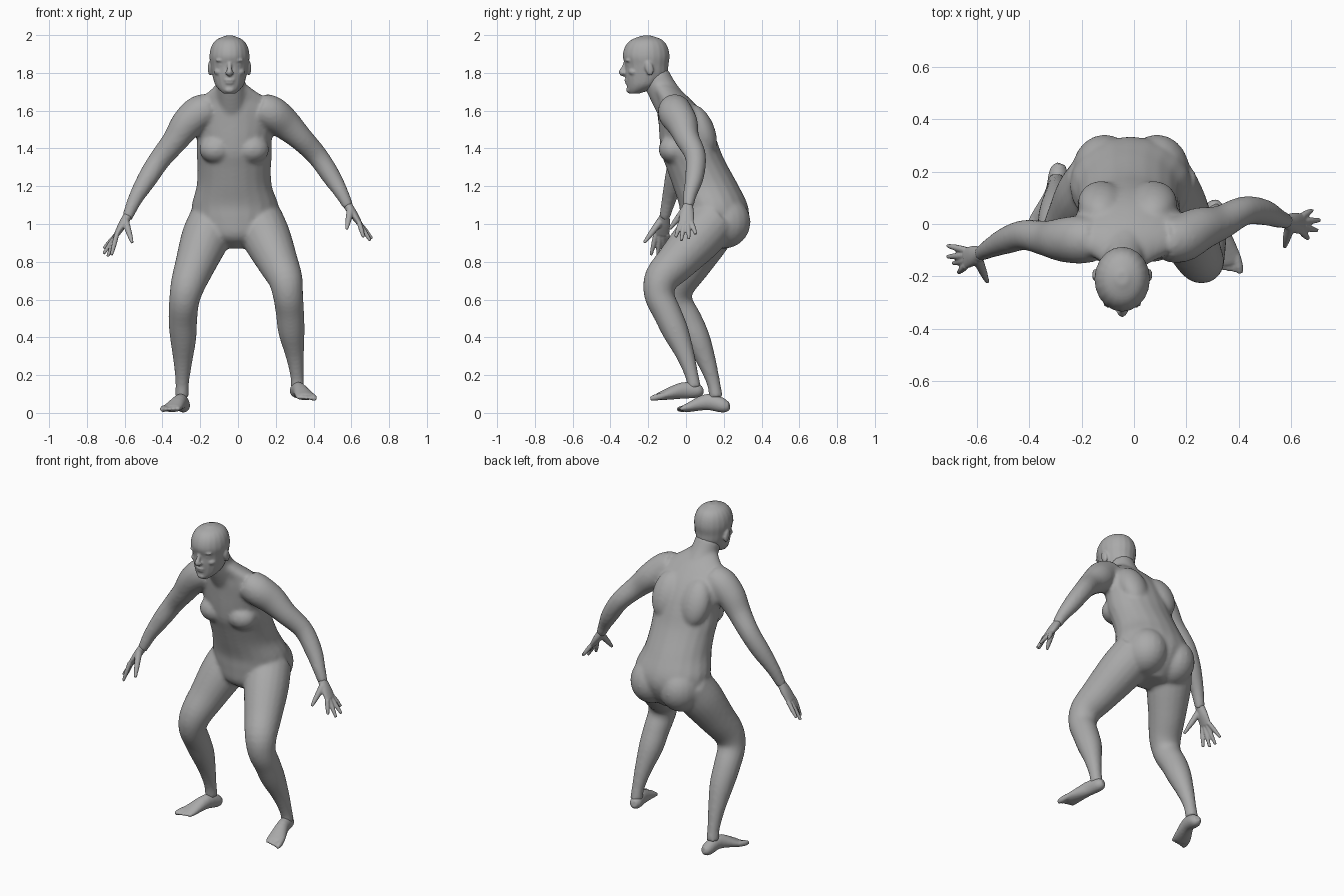
import bpy, bmesh, math
from mathutils import Vector, Matrix

cube = bpy.data.objects.get("Cube")
if cube:
    bpy.data.objects.remove(cube)

skin = bpy.data.materials.new("plain grey")
skin.use_nodes = True
GREY = (0.4, 0.4, 0.4, 1)
skin.diffuse_color = GREY
skin.node_tree.nodes["Principled BSDF"].inputs["Base Color"].default_value = GREY

SIDES = 20


def smooth_path(pts, steps=4):
    """Catmull-Rom through points of (x, y, z, half width, half depth)."""
    p = [Vector(q if len(q) == 5 else (*q, q[3])) for q in pts]
    p = [p[0] * 2 - p[1]] + p + [p[-1] * 2 - p[-2]]
    out = []
    for a, b, c, d in zip(p, p[1:], p[2:], p[3:]):
        for i in range(steps):
            t = i / steps
            out.append((b * 2 + (c - a) * t + (a * 2 - b * 5 + c * 4 - d) * t**2
                        + (b * 3 - a - c * 3 + d) * t**3) / 2)
    return out + [p[-2]]


def loft(bm, pts, side=(1, 0, 0), axis=None):
    """Elliptical tube along a path; a fixed axis keeps all rings parallel."""
    path = smooth_path(pts)
    rings = []
    for i, p in enumerate(path):
        ahead, behind = path[min(i + 1, len(path) - 1)], path[max(i - 1, 0)]
        t = Vector(axis) if axis else Vector((ahead - behind)[:3]).normalized()
        u = Vector(side)
        u = (u - t * u.dot(t)).normalized()
        w = t.cross(u)
        ring = []
        for k in range(SIDES):
            a = math.tau * k / SIDES
            ring.append(bm.verts.new(Vector(p[:3]) + u * math.cos(a) * max(p[3], .003)
                                     + w * math.sin(a) * max(p[4], .003)))
        rings.append(ring)
    for r, s in zip(rings, rings[1:]):
        for k in range(SIDES):
            n = (k + 1) % SIDES
            bm.faces.new((r[k], r[n], s[n], s[k]))
    bm.faces.new(rings[0][::-1])
    bm.faces.new(rings[-1])


def blob(bm, centre, size, turn=0):
    m = (Matrix.Translation(centre) @ Matrix.Rotation(turn, 4, "X")
         @ Matrix.Diagonal((*size, 1)))
    bmesh.ops.create_uvsphere(bm, u_segments=20, v_segments=14, radius=1, matrix=m)


def finish(bm, name, voxel, rounds):
    """Fuse the overlapping forms into one smooth skin."""
    bmesh.ops.recalc_face_normals(bm, faces=bm.faces)
    mesh = bpy.data.meshes.new(name)
    bm.to_mesh(mesh)
    bm.free()
    mesh.materials.append(skin)
    ob = bpy.data.objects.new(name, mesh)
    bpy.context.collection.objects.link(ob)
    fuse = ob.modifiers.new("fuse", "REMESH")
    fuse.mode = "VOXEL"
    fuse.voxel_size = voxel
    fuse.use_smooth_shade = True
    soften = ob.modifiers.new("soften", "SMOOTH")
    soften.factor = 0.5
    soften.iterations = rounds


# Torso and neck, stacked as level rings
body = bmesh.new()
loft(body, [(-.01, .14, .87, .07, .08), (-.01, .135, .93, .18, .15),
            (-.012, .15, 1.02, .225, .18), (-.015, .145, 1.1, .23, .182),
            (-.02, .105, 1.2, .2, .175), (-.02, .06, 1.3, .195, .165),
            (-.02, .03, 1.37, .2, .16), (-.02, .01, 1.45, .2, .15),
            (-.02, -.01, 1.53, .215, .135), (-.02, -.035, 1.6, .215, .115),
            (-.025, -.065, 1.66, .18, .09), (-.03, -.1, 1.705, .12, .075),
            (-.035, -.125, 1.735, .085, .068)], axis=(0, 0, 1))
loft(body, [(-.03, -.07, 1.62, .09), (-.037, -.125, 1.71, .08),
            (-.045, -.165, 1.79, .075)])
for s in (-1, 1):
    blob(body, (-.02 + s * .095, -.065, 1.395), (.09, .08, .075))
    blob(body, (-.012 + s * .1, .2, 1.01), (.125, .142, .14))
    blob(body, (-.025 + s * .1, .08, 1.5), (.09, .07, .14), .4)

# Arms, shoulder to wrist
loft(body, [(.12, -.06, 1.61, .085), (.18, -.055, 1.585, .092), (.25, -.02, 1.53, .084),
            (.33, .005, 1.455, .066), (.42, .05, 1.36, .056), (.495, .045, 1.25, .05),
            (.55, .022, 1.16, .037), (.585, .01, 1.09, .028)], side=(0, 1, 0))
loft(body, [(-.15, -.06, 1.61, .085), (-.21, -.06, 1.585, .092), (-.275, -.06, 1.525, .084),
            (-.335, -.055, 1.44, .068), (-.415, -.042, 1.34, .058), (-.48, -.06, 1.24, .053),
            (-.545, -.09, 1.13, .039), (-.588, -.115, 1.03, .028)], side=(0, 1, 0))

# Legs, hip to ankle
loft(body, [(.11, .15, 1.02, .13), (.155, .06, .92, .128), (.21, -.05, .8, .108),
            (.25, -.13, .71, .092), (.265, -.14, .62, .08), (.275, -.1, .53, .075),
            (.283, -.055, .43, .07), (.3, -.005, .31, .05), (.312, .03, .2, .036),
            (.315, .045, .13, .036)])
loft(body, [(-.13, .16, 1.02, .13), (-.175, .1, .92, .128), (-.225, .025, .79, .108),
            (-.265, -.04, .68, .092), (-.285, -.045, .59, .08), (-.292, .01, .49, .076),
            (-.29, .06, .39, .069), (-.292, .11, .27, .05), (-.295, .145, .16, .036),
            (-.297, .16, .08, .036)])
finish(body, "body", .011, 6)

# Head with brow, nose, lips and ears
head = bmesh.new()
MID = -.045
skull = [(-.275, 1.69, .03, .025), (-.25, 1.71, .055, .06), (-.225, 1.74, .077, .09),
         (-.21, 1.79, .091, .112), (-.208, 1.84, .1, .115), (-.211, 1.89, .106, .124),
         (-.21, 1.94, .096, .112), (-.208, 1.975, .07, .082), (-.207, 1.997, .022, .025)]
loft(head, [(MID, y, z, w, d) for y, z, w, d in skull], axis=(0, 0, 1))
loft(head, [(MID, -.318, 1.86, .01), (MID, -.331, 1.825, .012), (MID, -.34, 1.803, .016),
            (MID, -.325, 1.793, .014)])
blob(head, (MID, -.309, 1.762), (.03, .018, .008))
blob(head, (MID, -.306, 1.747), (.026, .018, .008))
blob(head, (MID, -.297, 1.71), (.028, .02, .018))
for s in (-1, 1):
    blob(head, (MID + s * .04, -.304, 1.866), (.034, .018, .009))
    blob(head, (MID + s * .038, -.298, 1.842), (.017, .016, .01))
    blob(head, (MID + s * .052, -.275, 1.805), (.03, .03, .02))
    blob(head, (MID + s * .013, -.333, 1.8), (.01, .012, .009))
    blob(head, (MID + s * .103, -.195, 1.825), (.012, .022, .04), .25)
finish(head, "head", .006, 3)


def hand(name, wrist, knuckle, tips, thumb):
    """Flat palm, four tapered fingers and a thumb."""
    bm = bmesh.new()
    wrist, knuckle = Vector(wrist), Vector(knuckle)
    across = Vector((0, -1, 0))
    loft(bm, [(*wrist, .027, .024), (*wrist.lerp(knuckle, .5), .038, .022),
              (*knuckle, .041, .015)], side=across)
    for i, tip in enumerate(tips):
        root = knuckle + across * (.03 - .02 * i)
        tip = Vector(tip)
        loft(bm, [(*root, .013), (*root.lerp(tip, .5), .0125), (*tip, .008)], side=across)
    root, tip = wrist.lerp(knuckle, .25) + across * .015, Vector(thumb)
    loft(bm, [(*root, .02), (*root.lerp(tip, .55), .0155), (*tip, .008)], side=across)
    finish(bm, name, .005, 2)


hand("left_hand", (.58, .01, 1.1), (.642, 0, 1.005),
     [(.665, -.055, .93), (.7, -.025, .912), (.71, .015, .922), (.68, .052, .945)],
     (.575, -.088, .972))
hand("right_hand", (-.583, -.113, 1.045), (-.642, -.13, .945),
     [(-.67, -.185, .835), (-.69, -.15, .828), (-.712, -.125, .842), (-.712, -.083, .87)],
     (-.56, -.222, .9))


def foot(name, heel, instep, ball, big_toe_side):
    """Heel, arched instep, ball and five toes."""
    bm = bmesh.new()
    heel, ball = Vector(heel), Vector(ball)
    ahead = (ball - heel).normalized()
    across = ahead.cross(Vector((0, 0, 1))).normalized() * big_toe_side
    loft(bm, [(*(heel - ahead * .03), .018, .02), (*heel, .035, .037),
              (*instep, .037, .043), (*ball, .053, .023),
              (*(ball + ahead * .025), .046, .015)], side=across)
    for i in range(5):
        root = ball + across * (.036 - .019 * i)
        tip = root + ahead * (.07 - .009 * i) - Vector((0, 0, .005))
        r = .017 if i == 0 else .0115
        loft(bm, [(*root, r), (*root.lerp(tip, .6), r), (*tip, r * .6)], side=across)
    finish(bm, name, .006, 2)


foot("left_foot", (.308, .06, .118), (.325, -.02, .118), (.355, -.13, .09), -1)
foot("right_foot", (-.288, .2, .038), (-.305, .115, .058), (-.348, .01, .027), 1)
